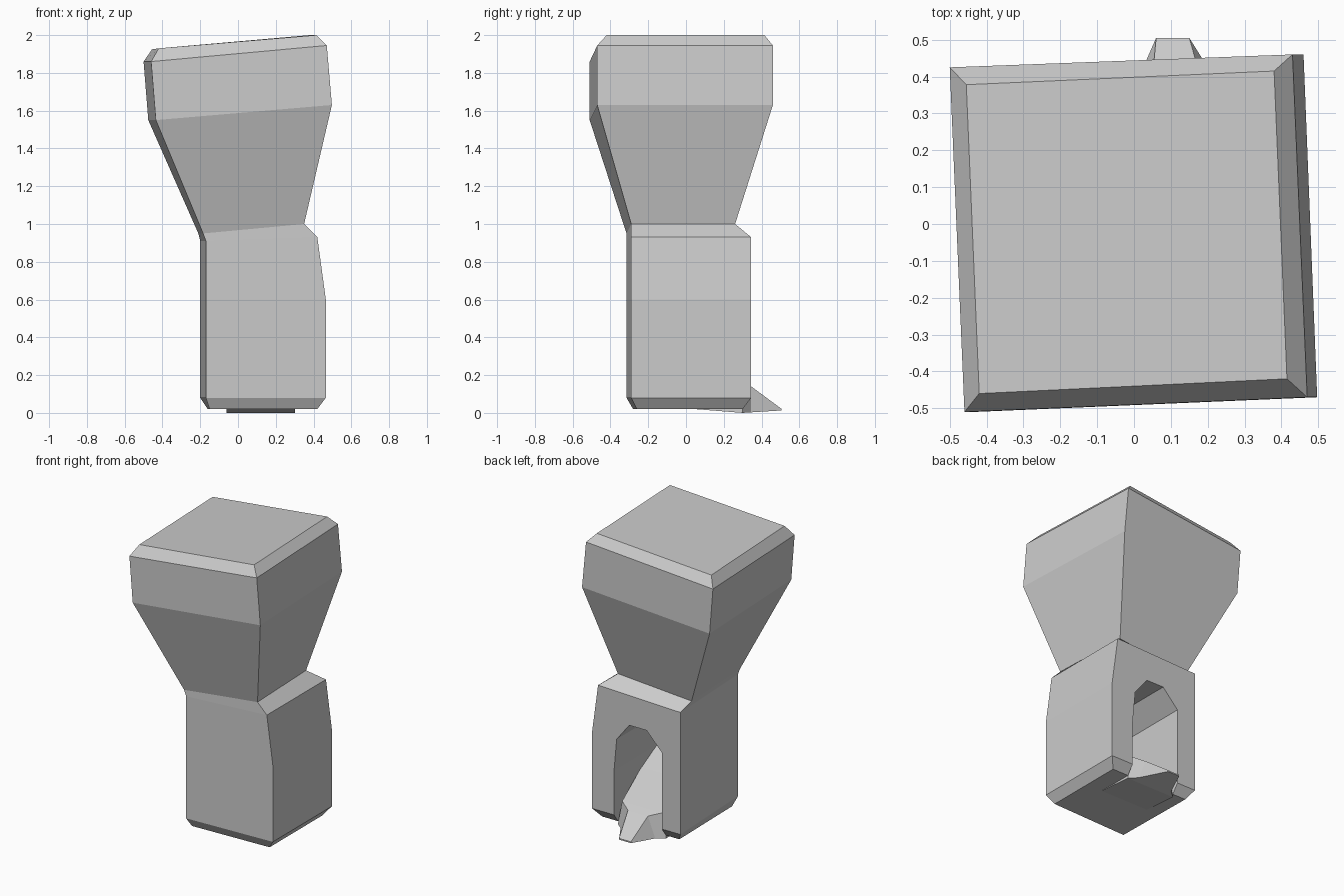
import bpy, bmesh

if "Cube" in bpy.data.objects:
    bpy.data.objects.remove(bpy.data.objects["Cube"])


def loft(name, rings):
    """Closed solid through rings that all have the same number of points."""
    bm = bmesh.new()
    loops = [[bm.verts.new(p) for p in ring] for ring in rings]
    n = len(loops[0])
    for a, b in zip(loops, loops[1:]):
        for i in range(n):
            j = (i + 1) % n
            bm.faces.new((a[i], a[j], b[j], b[i]))
    bm.faces.new(loops[0])
    bm.faces.new(loops[-1])
    bmesh.ops.recalc_face_normals(bm, faces=bm.faces)
    me = bpy.data.meshes.new(name)
    bm.to_mesh(me)
    bm.free()
    ob = bpy.data.objects.new(name, me)
    bpy.context.collection.objects.link(ob)
    return ob


# main shell: square rings, front-left, front-right, back-right, back-left
shell = loft("dispenser_body", [
    [(-.15, -.28, .02), (.42, -.26, .02), (.42, .30, .02), (-.16, .30, .02)],
    [(-.17, -.315, .08), (.465, -.29, .08), (.465, .345, .08), (-.2, .345, .08)],
    [(-.17, -.315, .60), (.465, -.29, .60), (.465, .345, .60), (-.2, .345, .60)],
    [(-.17, -.315, .91), (.42, -.29, .93), (.42, .345, .93), (-.2, .345, .91)],
    # neck, then the tilted, slightly turned head
    [(-.185, -.315, .95), (.35, -.29, 1.0), (.33, .26, 1.0), (-.21, .24, .95)],
    [(-.435, -.51, 1.55), (.497, -.47, 1.63), (.46, .46, 1.63), (-.475, .425, 1.55)],
    [(-.46, -.51, 1.86), (.47, -.47, 1.945), (.43, .46, 1.945), (-.5, .425, 1.86)],
    [(-.42, -.46, 1.93), (.415, -.42, 2.0), (.38, .415, 2.0), (-.455, .378, 1.925)],
])

# arched opening in the back
arch = [(-.06, -.1), (-.06, .60), (.055, .72), (.185, .72), (.28, .60), (.30, .38), (.30, -.1)]
cutter = loft("opening_cutter", [[(x, y, z) for x, z in arch] for y in (-.18, .6)])
cutter.hide_render = True
mod = shell.modifiers.new("opening", "BOOLEAN")
mod.operation = "DIFFERENCE"
mod.solver = "EXACT"
mod.object = cutter
bpy.context.view_layer.objects.active = shell
bpy.ops.object.modifier_apply(modifier=mod.name)
bpy.data.objects.remove(cutter)

# chute floor with a tapering tongue: y, centre x, half width low, half width high, z low, z high
sections = [
    (-.19, .12, .182, .182, .02, .42),
    (.05, .12, .182, .182, .02, .29),
    (.30, .12, .182, .150, .00, .165),
    (.345, .12, .130, .075, .003, .14),
    (.505, .105, .045, .045, .013, .022),
]
loft("chute", [[(c - lo, y, z0), (c + lo, y, z0), (c + hi, y, z1), (c - hi, y, z1)]
               for y, c, lo, hi, z0, z1 in sections])
